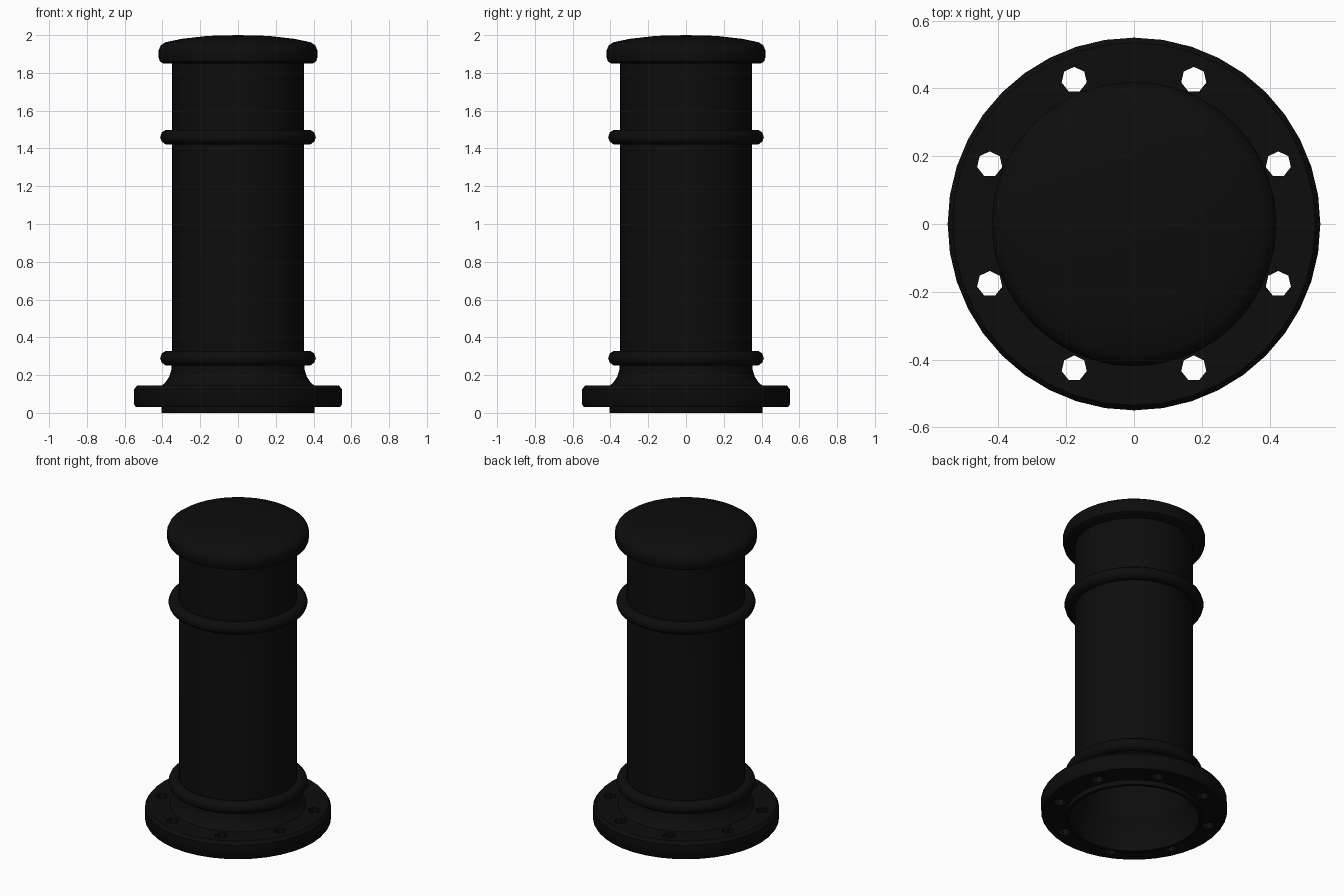
import bpy, bmesh, math
from mathutils import Matrix, Vector

cube = bpy.data.objects.get("Cube")
if cube:
    bpy.data.objects.remove(cube, do_unlink=True)

# Black cast iron paint
iron = bpy.data.materials.new("black_iron")
iron.use_nodes = True
colour = (0.004, 0.004, 0.004, 1)
iron.diffuse_color = colour
iron.node_tree.nodes["Principled BSDF"].inputs["Base Color"].default_value = colour

SEGMENTS = 40


def make_object(name, bm):
    bmesh.ops.recalc_face_normals(bm, faces=bm.faces)
    mesh = bpy.data.meshes.new(name)
    bm.to_mesh(mesh)
    bm.free()
    mesh.materials.append(iron)
    obj = bpy.data.objects.new(name, mesh)
    bpy.context.collection.objects.link(obj)
    return obj


def lathe(name, profile, closed=False):
    """Spin a (radius, height) profile around the z axis."""
    bm = bmesh.new()
    verts = [bm.verts.new((r, 0, z)) for r, z in profile]
    pairs = list(zip(verts, verts[1:]))
    if closed:
        pairs.append((verts[-1], verts[0]))
    edges = [bm.edges.new(p) for p in pairs]
    bmesh.ops.spin(bm, geom=verts + edges, cent=(0, 0, 0), axis=(0, 0, 1),
                   angle=math.tau, steps=SEGMENTS, use_merge=True)
    bmesh.ops.remove_doubles(bm, verts=bm.verts, dist=1e-4)
    return make_object(name, bm)


def smooth(obj, degrees=35):
    bpy.ops.object.select_all(action="DESELECT")
    obj.select_set(True)
    bpy.context.view_layer.objects.active = obj
    bpy.ops.object.shade_smooth_by_angle(angle=math.radians(degrees))


# Hollow shaft with a flared foot, open underneath
shaft = lathe("shaft", [
    (0.385, 0), (0.405, 0), (0.41, 0.14), (0.385, 0.16), (0.365, 0.19),
    (0.352, 0.23), (0.35, 0.27), (0.35, 1.88),
    (0.33, 1.88), (0.33, 0.22), (0.35, 0.17), (0.385, 0.12)], closed=True)

# Domed cap with a rounded rim
cap = lathe("cap", [
    (0, 1.85), (0.395, 1.85), (0.413, 1.86), (0.42, 1.88), (0.42, 1.92),
    (0.41, 1.945), (0.385, 1.962), (0.30, 1.98), (0.16, 1.996), (0, 2.0)])

# Raised half-round bands
bands = []
for name, height in (("lower_band", 0.29), ("upper_band", 1.46)):
    ring = [(0.372 + 0.04 * math.cos(a), height + 0.04 * math.sin(a))
            for a in (math.tau * i / 10 for i in range(10))]
    bands.append(lathe(name, ring, closed=True))

# Base flange with softened edges
flange = lathe("base_flange", [
    (0.39, 0.03), (0.54, 0.03), (0.55, 0.045), (0.55, 0.125),
    (0.535, 0.145), (0.39, 0.145)], closed=True)

# Eight bolt holes through the flange
bm = bmesh.new()
for i in range(8):
    angle = math.tau * (i + 0.5) / 8
    centre = Vector((0.461 * math.cos(angle), 0.461 * math.sin(angle), 0.09))
    bmesh.ops.create_cone(bm, cap_ends=True, segments=7, radius1=0.038,
                          radius2=0.038, depth=0.3,
                          matrix=Matrix.Translation(centre))
cutter = make_object("bolt_hole_cutter", bm)
cutter.hide_render = True
holes = flange.modifiers.new("bolt_holes", "BOOLEAN")
holes.object = cutter
holes.operation = "DIFFERENCE"
holes.solver = "EXACT"
bpy.context.view_layer.objects.active = flange
bpy.ops.object.modifier_apply(modifier=holes.name)
bpy.data.objects.remove(cutter, do_unlink=True)

for part in [shaft, cap, flange] + bands:
    smooth(part, 50 if part in bands else 35)
